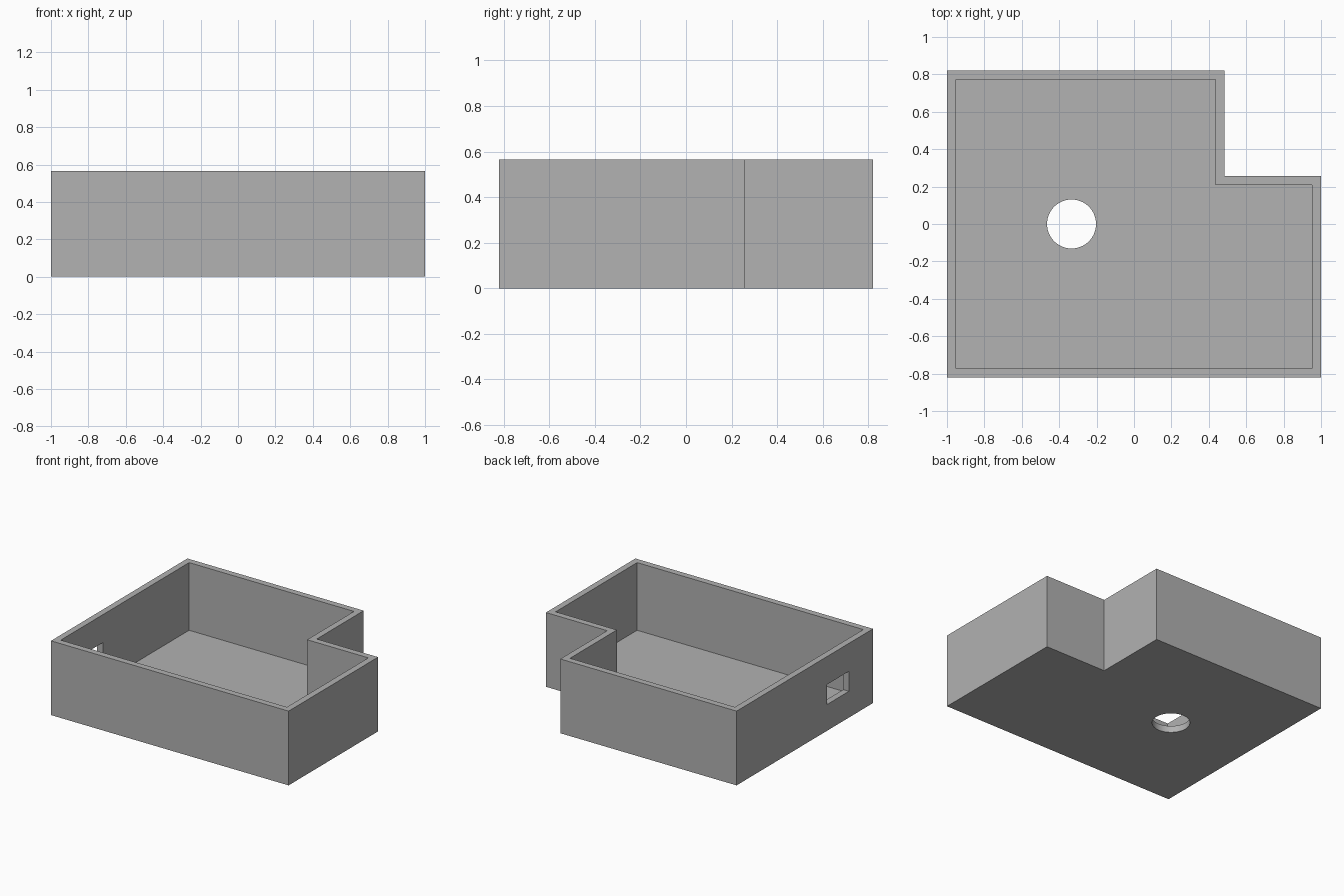
import bpy
import bmesh

cube = bpy.data.objects.get("Cube")
if cube:
    bpy.data.objects.remove(cube, do_unlink=True)

HEIGHT, WALL, FLOOR = 0.565, 0.048, 0.05

grey = bpy.data.materials.new("plain grey")
grey.use_nodes = True
grey.diffuse_color = (0.445, 0.445, 0.445, 1)
grey.node_tree.nodes["Principled BSDF"].inputs["Base Color"].default_value = grey.diffuse_color


def footprint(inset):
    """Rectangle with one back corner notched out, shrunk by the inset."""
    x, y = 1 - inset, 0.82 - inset
    nx, ny = 0.484 - inset, 0.256 - inset
    return [(-x, -y), (x, -y), (x, ny), (nx, ny), (nx, y), (-x, y)]


def prism(name, outline, bottom, top):
    bm = bmesh.new()
    face = bm.faces.new([bm.verts.new((x, y, bottom)) for x, y in outline])
    up = bmesh.ops.extrude_face_region(bm, geom=[face])["geom"]
    verts = [v for v in up if isinstance(v, bmesh.types.BMVert)]
    bmesh.ops.translate(bm, verts=verts, vec=(0, 0, top - bottom))
    bmesh.ops.recalc_face_normals(bm, faces=bm.faces)
    mesh = bpy.data.meshes.new(name)
    bm.to_mesh(mesh)
    bm.free()
    mesh.materials.append(grey)
    obj = bpy.data.objects.new(name, mesh)
    bpy.context.collection.objects.link(obj)
    return obj


def cut(target, cutter):
    mod = target.modifiers.new(cutter.name, "BOOLEAN")
    mod.operation, mod.solver, mod.object = "DIFFERENCE", "EXACT", cutter
    bpy.context.view_layer.objects.active = target
    bpy.ops.object.modifier_apply(modifier=mod.name)
    bpy.data.objects.remove(cutter, do_unlink=True)


# Open tray with an even wall
tray = prism("notched_tray", footprint(0), 0, HEIGHT)
cut(tray, prism("cavity_cutter", footprint(WALL), FLOOR, HEIGHT + 0.1))

# Rectangular port through the side wall
port = [(-1.1, -0.53), (-0.9, -0.53), (-0.9, -0.265), (-1.1, -0.265)]
cut(tray, prism("port_cutter", port, 0.2, 0.352))

# Round hole through the floor
bpy.ops.mesh.primitive_cylinder_add(vertices=64, radius=0.131, depth=0.3,
                                    location=(-0.334, 0, 0))
hole = bpy.context.object
hole.name = "floor_hole_cutter"
hole.data.materials.append(grey)
cut(tray, hole)

# Smooth hole wall, crisp box edges
bpy.ops.object.select_all(action="DESELECT")
tray.select_set(True)
bpy.context.view_layer.objects.active = tray
bpy.ops.object.shade_smooth_by_angle()
